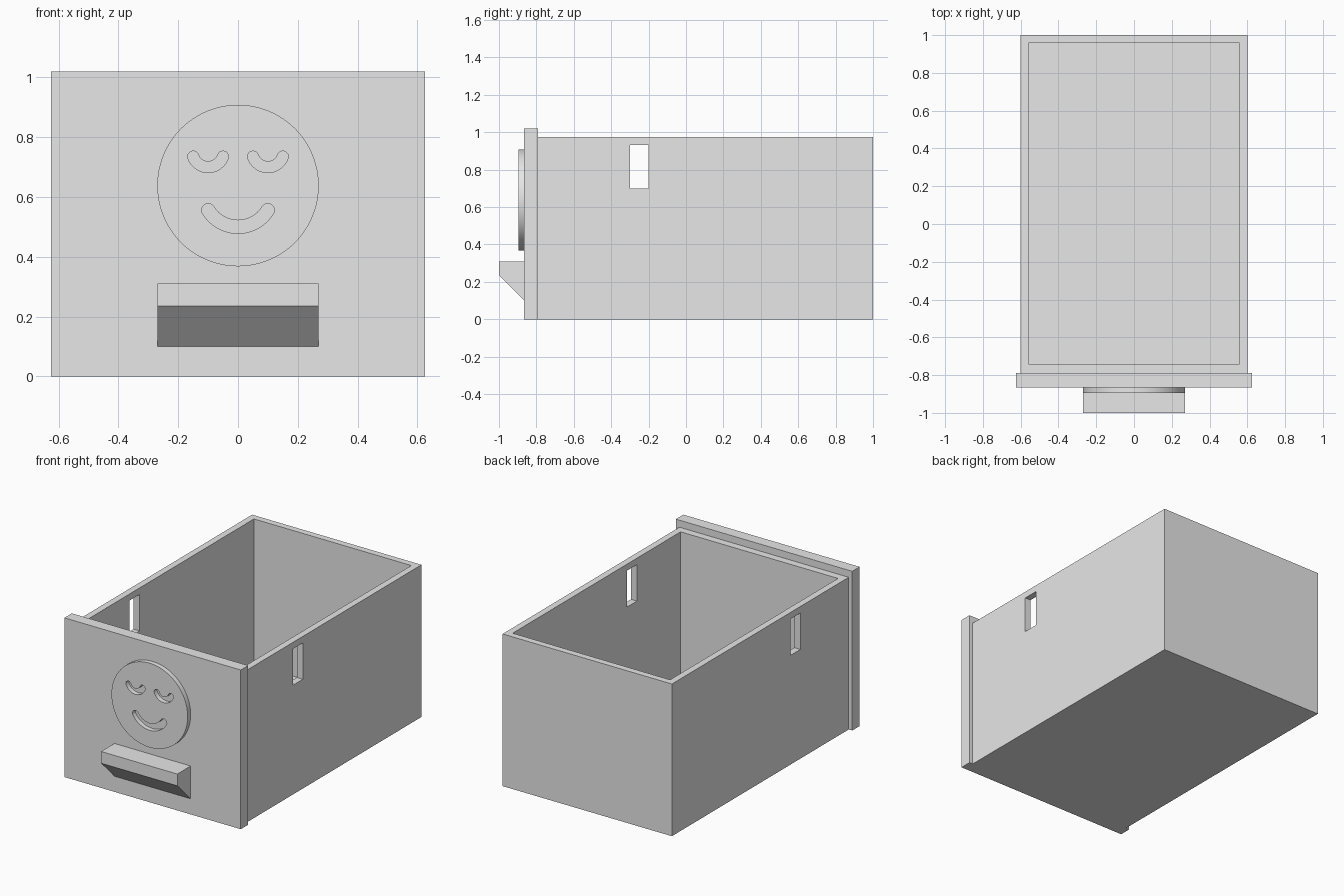
import bpy, bmesh, math

cube = bpy.data.objects.get("Cube")
if cube:
    bpy.data.objects.remove(cube, do_unlink=True)

grey = bpy.data.materials.new("plain_grey")
grey.use_nodes = True
grey.diffuse_color = (0.8, 0.8, 0.8, 1)
grey.node_tree.nodes["Principled BSDF"].inputs["Base Color"].default_value = (0.8, 0.8, 0.8, 1)


def prism(name, points, direction):
    """Extrude a closed polygon along a direction."""
    bm = bmesh.new()
    face = bm.faces.new([bm.verts.new(p) for p in points])
    ext = bmesh.ops.extrude_face_region(bm, geom=[face])
    verts = [v for v in ext["geom"] if isinstance(v, bmesh.types.BMVert)]
    bmesh.ops.translate(bm, verts=verts, vec=direction)
    bmesh.ops.recalc_face_normals(bm, faces=bm.faces)
    mesh = bpy.data.meshes.new(name)
    bm.to_mesh(mesh)
    bm.free()
    mesh.materials.append(grey)
    obj = bpy.data.objects.new(name, mesh)
    bpy.context.collection.objects.link(obj)
    return obj


def box(name, x, y, z):
    base = [(x[0], y[0], z[0]), (x[1], y[0], z[0]), (x[1], y[1], z[0]), (x[0], y[1], z[0])]
    return prism(name, base, (0, 0, z[1] - z[0]))


def arc(cx, cz, radius, start, end, steps):
    """Points on an arc in the front plane; angles in degrees from +x."""
    angles = [math.radians(start + (end - start) * i / steps) for i in range(steps + 1)]
    return [(cx + radius * math.cos(a), cz + radius * math.sin(a)) for a in angles]


def smile_cutter(name, cx, cz, radius, half, width):
    """Downward curved slot with rounded ends."""
    w, lo, hi = width / 2, 270 - half, 270 + half
    tips = [arc(cx, cz, radius, a, a, 1)[0] for a in (lo, hi)]
    outline = arc(cx, cz, radius + w, lo, hi, 24)
    outline += arc(*tips[1], w, hi, hi + 180, 12)[1:-1]
    outline += arc(cx, cz, radius - w, hi, lo, 24)
    outline += arc(*tips[0], w, lo + 180, lo + 360, 12)[1:-1]
    return prism(name, [(x, -0.95, z) for x, z in outline], (0, 0.15, 0))


def cut(target, cutter):
    mod = target.modifiers.new("cut_" + cutter.name, "BOOLEAN")
    mod.operation = "DIFFERENCE"
    mod.solver = "EXACT"
    mod.object = cutter
    cutter.hide_render = True
    cutter.hide_set(True)
    cutter.display_type = "WIRE"


# Open drawer tray with a slot through both side walls
tray = box("drawer_tray", (-0.6, 0.6), (-0.79, 1), (0, 0.975))
cut(tray, box("tray_cavity_cutter", (-0.558, 0.558), (-0.742, 0.958), (0.042, 1.1)))
cut(tray, box("side_slot_cutter", (-0.8, 0.8), (-0.3, -0.2), (0.7, 0.933)))

# Front panel
box("front_panel", (-0.625, 0.625), (-0.865, -0.79), (0, 1.02))

# Wedge handle
profile = [(-0.865, 0.1), (-1, 0.235), (-1, 0.31), (-0.865, 0.31)]
prism("handle", [(-0.27, y, z) for y, z in profile], (0.54, 0, 0))

# Round face badge with eyes and mouth cut through it
rim = arc(0, 0.638, 0.27, 0, 360, 96)[:-1]
badge = prism("face_badge", [(x, -0.895, z) for x, z in rim], (0, 0.03, 0))
for side, x in (("right", -0.1), ("left", 0.1)):
    cut(badge, smile_cutter(side + "_eye_cutter", x, 0.753, 0.0532, 70, 0.037))
cut(badge, smile_cutter("mouth_cutter", 0, 0.617, 0.117, 58.5, 0.044))

# Smooth the badge rim, keeping its edges sharp
bpy.ops.object.select_all(action="DESELECT")
badge.select_set(True)
bpy.context.view_layer.objects.active = badge
bpy.ops.object.shade_smooth_by_angle(angle=math.radians(30))
